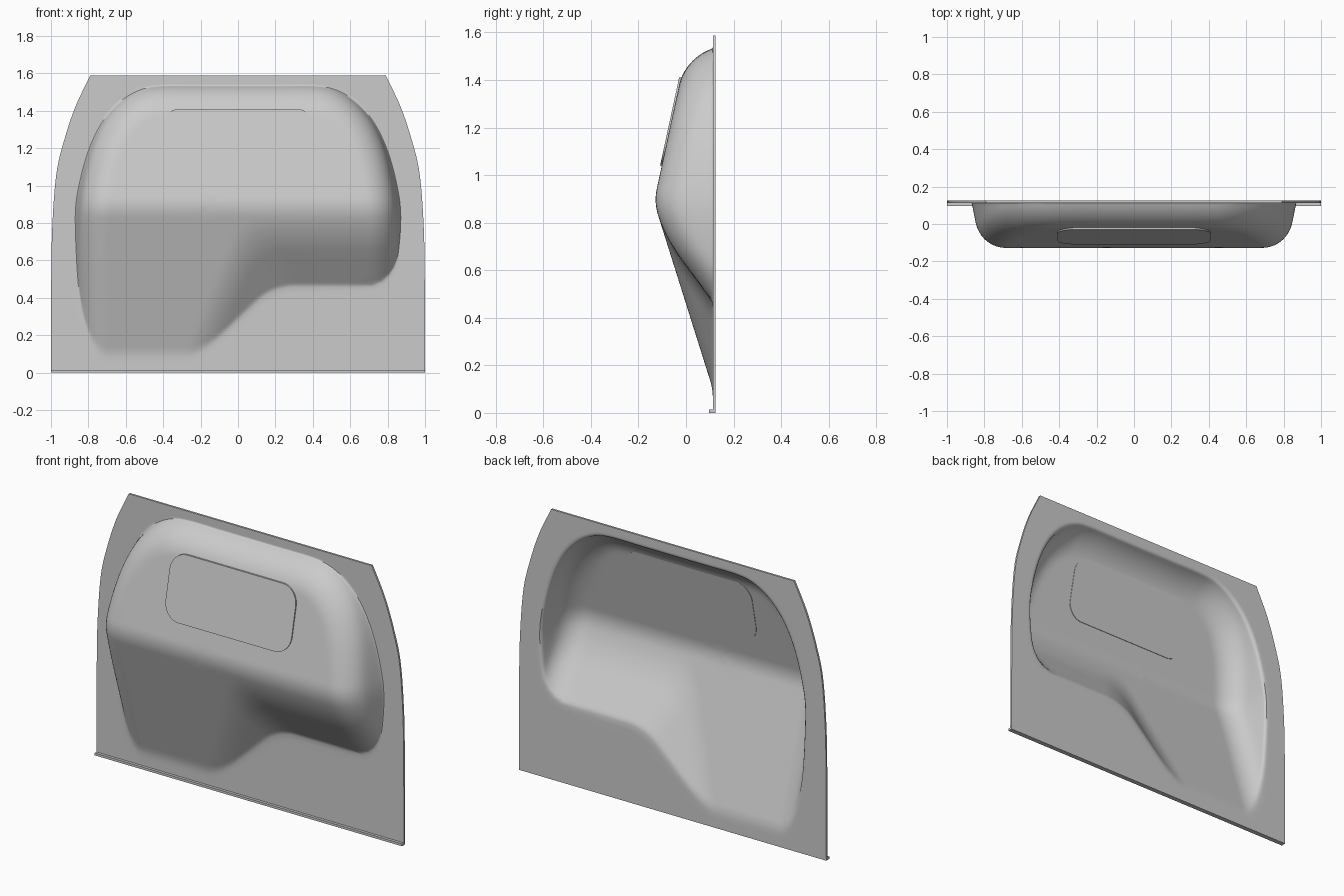
import bpy, bmesh, math
from mathutils import Vector, kdtree

if "Cube" in bpy.data.objects:
    bpy.data.objects.remove(bpy.data.objects["Cube"])

FRONT, THICK = 0.113, 0.012          # flange front plane and sheet thickness


def catmull(pts, n):
    """Smooth curve through 2D points."""
    p = [Vector(q) for q in pts]
    p = [2 * p[0] - p[1]] + p + [2 * p[-1] - p[-2]]
    out = []
    for i in range(1, len(p) - 2):
        a, b, c, d = p[i - 1:i + 3]
        for k in range(n):
            t = k / n
            out.append(0.5 * (2 * b + (c - a) * t + (2 * a - 5 * b + 4 * c - d) * t * t
                              + (3 * b - a - 3 * c + d) * t ** 3))
    return out + [p[-2]]


def smin(a, b, k):
    h = max(k - abs(a - b), 0) / k
    return min(a, b) - h * h * k / 4


def smax(a, b, k):
    return -smin(-a, -b, k)


def mirror(v):
    return Vector((-v.x, v.y))


# Wall line of the bulge (x, z), open at the bottom
half = catmull([(0.855, -0.3), (0.856, 0.3), (0.857, 0.65), (0.845, 0.9), (0.812, 1.1), (0.765, 1.25),
                (0.7, 1.37), (0.61, 1.465), (0.51, 1.522), (0.4, 1.54), (0.2, 1.54), (0, 1.54)], 50)
wall = half + [mirror(v) for v in reversed(half[:-1])]
normals = []
tree = kdtree.KDTree(len(wall))
for i, v in enumerate(wall):
    t = (wall[min(i + 1, len(wall) - 1)] - wall[max(i - 1, 0)]).normalized()
    normals.append(Vector((-t.y, t.x)))
    tree.insert((v.x, v.y, 0), i)
tree.balance()


def raw_height(p):
    """Height of the pressed bulge in front of the flange."""
    x, z = p
    upper = 0.215 - 0.216 * (z - 1.04)
    lower = 0.315 * (z - 0.1)
    shelf = 0.735 * (z - 0.465)
    slant = 0.7 * (-0.685 * (x + 0.18) + 0.729 * (z - 0.12))
    h = smin(smin(upper, lower, 0.03), smax(shelf, slant, 0.06), 0.04)
    # rounded shoulder running into a drafted side wall
    co, i, _ = tree.find((x, z, 0))
    d = (p - wall[i]).dot(normals[i])
    R = 0.16
    d0 = 0.02 * R
    if d < R:
        e = max(d, d0)
        h -= R - math.sqrt(R * R - (R - e) ** 2)
        if d < d0:
            h -= 5 * (d0 - d)
    return h


# Outer edge of the panel
side = catmull([(1, 0), (0.998, 0.55), (0.991, 0.82), (0.97, 1.07), (0.93, 1.24),
                (0.87, 1.42), (0.79, 1.588)], 9)
edge = list(side)
edge += [Vector((0.79 - 1.58 * i / 64, 1.588)) for i in range(1, 64)]
edge += [mirror(v) for v in reversed(side)]
edge += [Vector((-1 + 2 * i / 96, 0)) for i in range(1, 96)]

# Pressed panel: rings that grow from the bulge centre to the panel edge
bm = bmesh.new()
centre = Vector((-0.15, 0.9))


def add(p, flat=False):
    h = 0 if flat else smax(raw_height(p), 0, 0.012)
    return bm.verts.new((p.x, FRONT - h, p.y))


hub = add(centre)
N = 40
spokes = []
for q in edge:
    lo, hi = 0.0, 1.0
    for _ in range(22):
        m = (lo + hi) / 2
        if raw_height(centre.lerp(q, m)) > 0:
            lo = m
        else:
            hi = m
    spoke = [add(centre.lerp(q, lo * (1 - (1 - i / N) ** 1.8))) for i in range(1, N + 1)]
    for f in (0.02, 0.08, 0.2, 0.45):
        spoke.append(add(centre.lerp(q, lo + (1 - lo) * f)))
    spoke.append(add(q, True))
    spokes.append(spoke)
for i, a in enumerate(spokes):
    b = spokes[(i + 1) % len(spokes)]
    bm.faces.new((hub, b[0], a[0]))
    for j in range(len(a) - 1):
        bm.faces.new((a[j], b[j], b[j + 1], a[j + 1]))
bmesh.ops.recalc_face_normals(bm, faces=bm.faces)
bm.normal_update()
if sum(f.normal.y * f.calc_area() for f in bm.faces) > 0:
    bmesh.ops.reverse_faces(bm, faces=bm.faces)


def finish(bm, name):
    me = bpy.data.meshes.new(name)
    bm.to_mesh(me)
    bm.free()
    ob = bpy.data.objects.new(name, me)
    bpy.context.collection.objects.link(ob)
    bpy.ops.object.select_all(action='DESELECT')
    ob.select_set(True)
    bpy.context.view_layer.objects.active = ob
    return ob


panel = finish(bm, "pressed_panel")
mod = panel.modifiers.new("sheet", 'SOLIDIFY')
mod.thickness, mod.offset = THICK, -1
bpy.ops.object.modifier_apply(modifier=mod.name)
bpy.ops.object.shade_smooth_by_angle(angle=math.radians(40))

# Rounded pad lying on the sloping upper face
bm = bmesh.new()
ring = []
W, Z0, Z1, r = 0.41, 1.04, 1.41, 0.1
for cx, cz, a0 in ((W - r, Z1 - r, 0), (r - W, Z1 - r, 90), (r - W, Z0 + r, 180), (W - r, Z0 + r, 270)):
    for k in range(13):
        a = math.radians(a0 + 90 * k / 12)
        x, z = cx + r * math.cos(a), cz + r * math.sin(a)
        ring.append(bm.verts.new((x, FRONT - 0.215 + 0.216 * (z - 1.04) - 0.007, z)))
face = bm.faces.new(ring)
ext = bmesh.ops.extrude_face_region(bm, geom=[face])
bmesh.ops.translate(bm, vec=(0, 0.022, 0.0), verts=[v for v in ext['geom'] if isinstance(v, bmesh.types.BMVert)])
bmesh.ops.recalc_face_normals(bm, faces=bm.faces)
finish(bm, "upper_pad")
bpy.ops.object.shade_smooth_by_angle(angle=math.radians(30))

# Small lip along the bottom edge
bm = bmesh.new()
bmesh.ops.create_cube(bm, size=1)
bmesh.ops.scale(bm, vec=(2, 0.028, 0.014), verts=bm.verts)
bmesh.ops.translate(bm, vec=(0, 0.111, 0.007), verts=bm.verts)
finish(bm, "bottom_lip")
